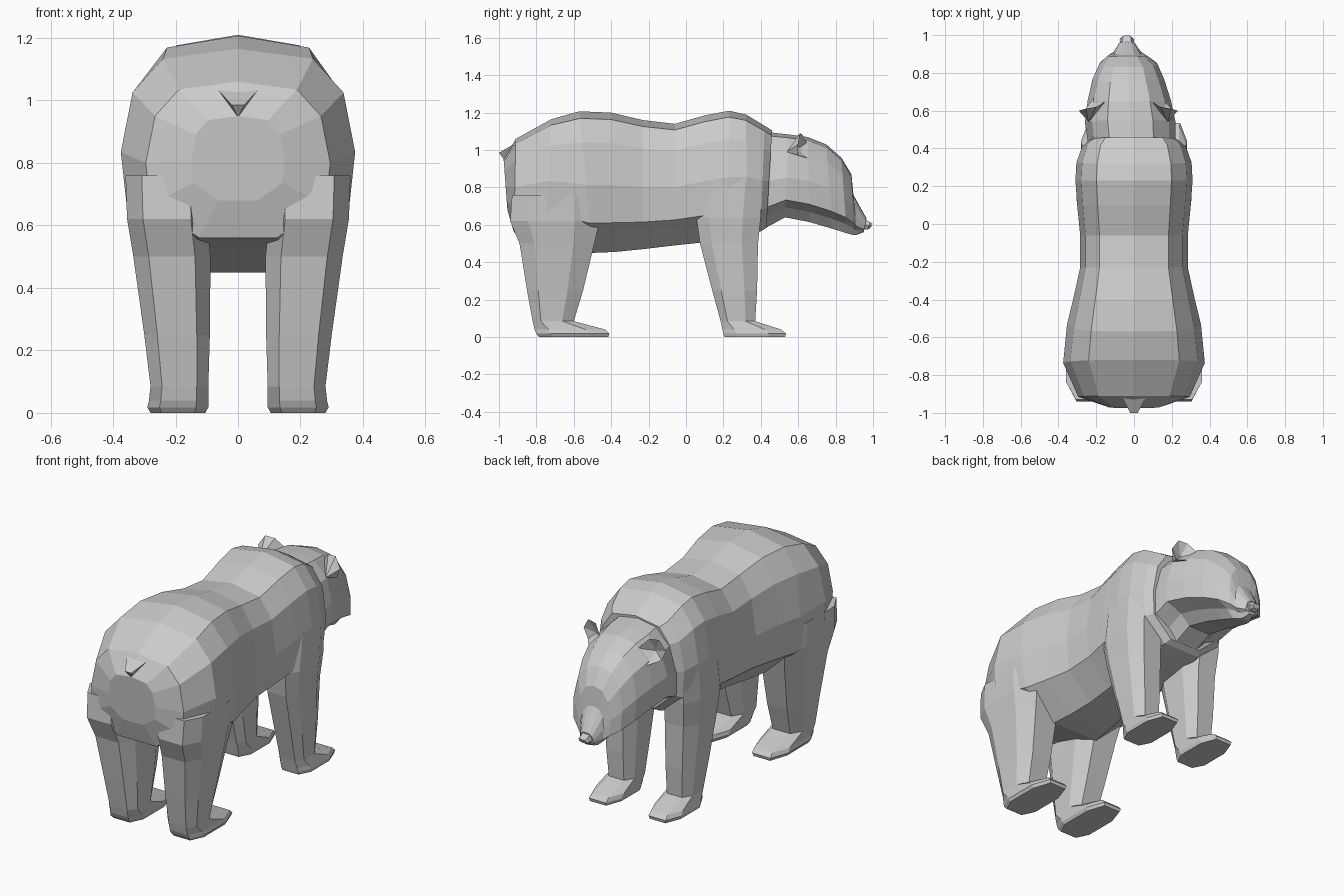
import bpy, bmesh


def finish(name, bm):
    bmesh.ops.recalc_face_normals(bm, faces=bm.faces)
    me = bpy.data.meshes.new(name)
    bm.to_mesh(me)
    bm.free()
    ob = bpy.data.objects.new(name, me)
    bpy.context.collection.objects.link(ob)
    return ob


def loft(name, profile, sections):
    """Skin tilted rings. Section: (y0, z0, y1, z1, half_width, x_centre);
    profile: (width fraction, fraction from end 0 to end 1) for one half."""
    ring = profile + [(-w, t) for w, t in reversed(profile) if w > 0]
    bm = bmesh.new()
    rows = []
    for y0, z0, y1, z1, hw, xc in sections:
        rows.append([bm.verts.new((xc + w * hw, y0 + (y1 - y0) * t, z0 + (z1 - z0) * t))
                     for w, t in ring])
    n = len(ring)
    for a, b in zip(rows, rows[1:]):
        for i in range(n):
            j = (i + 1) % n
            bm.faces.new((a[i], a[j], b[j], b[i]))
    bm.faces.new(rows[0])
    bm.faces.new(rows[-1])
    return finish(name, bm)


# Torso: rump to shoulders
body_profile = [(0, 0), (.64, .05), (.9, .22), (1, .52), (.95, .79), (.42, 1)]
loft("torso", body_profile, [
    (-.975, .95, -.955, .68, .15, 0),
    (-.91, 1.06, -.92, .56, .295, 0),
    (-.72, 1.165, -.75, .53, .375, 0),
    (-.57, 1.207, -.50, .45, .355, 0),
    (-.40, 1.20, -.38, .455, .32, 0),
    (-.23, 1.16, -.23, .47, .285, 0),
    (-.06, 1.14, -.06, .49, .285, 0),
    (.10, 1.185, .08, .505, .30, 0),
    (.23, 1.21, .23, .53, .31, 0),
    (.32, 1.19, .33, .55, .305, 0),
    (.42, 1.13, .40, .565, .275, 0),
    (.46, 1.105, .43, .585, .235, 0),
])

# Head with jaw line, brow and snout
head_profile = [(0, 0), (.5, .04), (.85, .22), (1, .52), (.97, .79), (.55, .88), (.3, 1)]
loft("head", head_profile, [
    (.40, 1.10, .41, .575, .23, -.01),
    (.55, 1.083, .53, .64, .24, -.02),
    (.65, 1.07, .66, .615, .22, -.025),
    (.75, 1.03, .78, .58, .19, -.03),
    (.83, .96, .86, .555, .155, -.03),
    (.885, .87, .895, .545, .105, -.035),
    (.895, .76, .915, .547, .075, -.035),
    (.965, .635, .95, .56, .042, -.037),
])

# Nose tip
loft("nose", [(.6, 0), (1, .5), (.6, 1)], [
    (.955, .63, .945, .575, .035, -.038),
    (.985, .615, .97, .575, .038, -.038),
    (.997, .605, .985, .582, .025, -.038),
])

# Legs: sections (back y, front y, z, inner x, outer x), mirrored left and right
leg_profile = [(.6, 0), (1, .2), (1, .72), (.6, 1)]
legs = {
    "hind_leg": [
        (-.93, -.46, .76, .10, .36),
        (-.94, -.46, .62, .10, .355),
        (-.89, -.49, .50, .088, .335),
        (-.85, -.55, .25, .09, .30),
        (-.82, -.60, .085, .095, .28),
        (-.81, -.43, .04, .095, .285),
        (-.80, -.41, .018, .095, .29),
        (-.785, -.415, 0, .105, .28),
    ],
    "front_leg": [
        (.09, .41, .85, .10, .305),
        (.055, .40, .64, .10, .305),
        (.075, .385, .50, .095, .292),
        (.14, .38, .25, .10, .278),
        (.185, .37, .085, .105, .265),
        (.195, .51, .04, .10, .275),
        (.20, .535, .018, .10, .28),
        (.205, .53, 0, .105, .275),
    ],
}
for name, rows in legs.items():
    for side, s in (("left", -1), ("right", 1)):
        loft(f"{name}_{side}", leg_profile,
             [(yb, z, yf, z, (xo - xi) / 2, s * (xo + xi) / 2) for yb, yf, z, xi, xo in rows])

# Ears: cupped rim with a back point and a hollow
rim = [(.12, .65, 1.03), (.17, .62, 1.085), (.225, .61, 1.09),
       (.262, .60, 1.03), (.235, .60, .97), (.18, .67, .95)]
for side, s in (("left", -1), ("right", 1)):
    bm = bmesh.new()
    vs = [bm.verts.new((s * x - .03, y, z)) for x, y, z in rim]
    back = bm.verts.new((s * .21 - .03, .54, .99))
    hollow = bm.verts.new((s * .19 - .03, .585, 1.01))
    for i, a in enumerate(vs):
        b = vs[(i + 1) % len(vs)]
        bm.faces.new((a, b, back))
        bm.faces.new((b, a, hollow))
    finish("ear_" + side, bm)

# Short tail: V-shaped wedge
bm = bmesh.new()
for p in [(-.065, -.915, 1.035), (.065, -.915, 1.035), (-.02, -1, .985), (.02, -1, .985),
          (0, -.97, .945), (0, -.92, .96)]:
    bm.verts.new(p)
bmesh.ops.convex_hull(bm, input=bm.verts)
finish("tail", bm)
